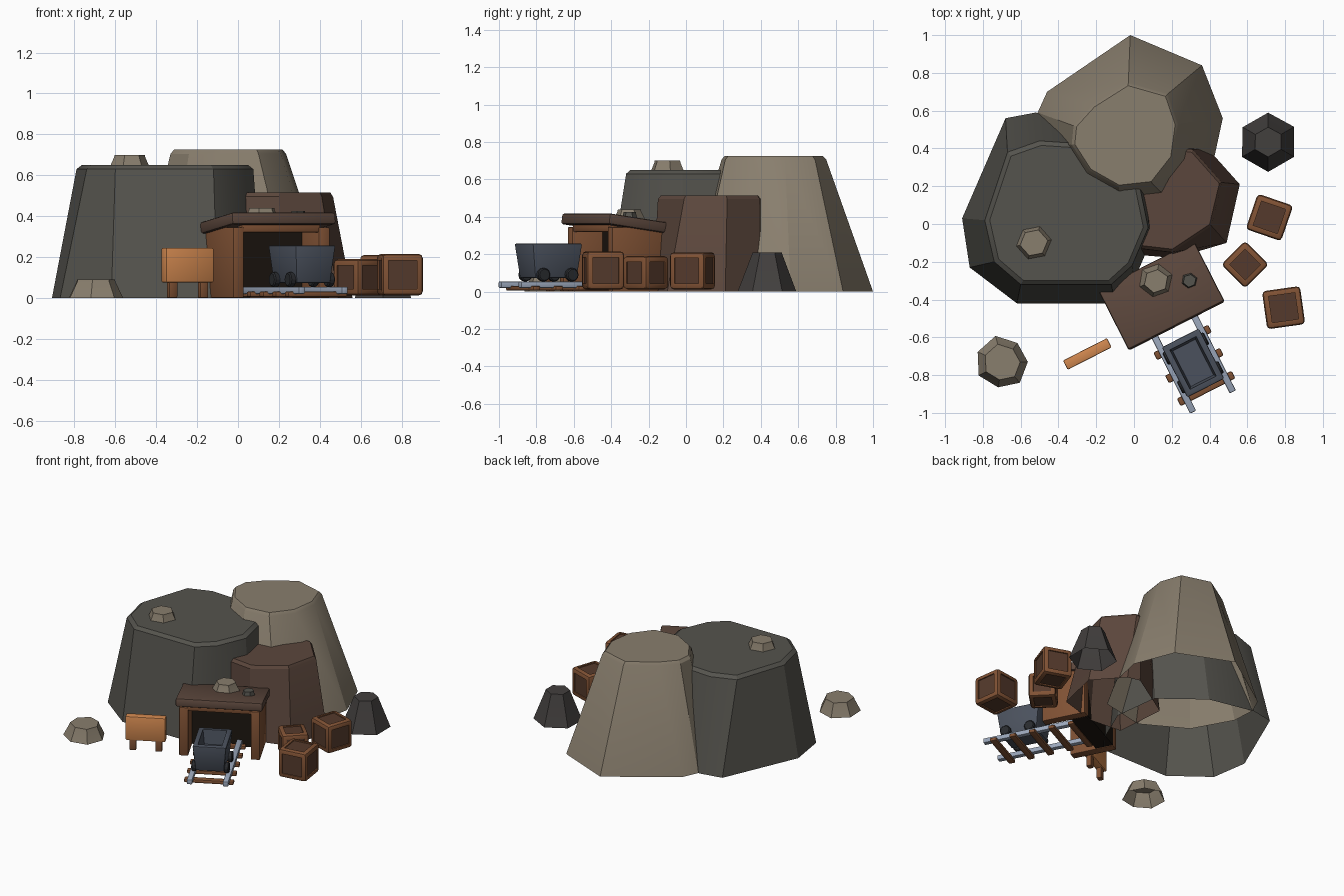
import bpy, bmesh, math, random
from mathutils import Matrix, Vector

if "Cube" in bpy.data.objects:
    bpy.data.objects.remove(bpy.data.objects["Cube"])

random.seed(4)

def material(name, r, g, b):
    m = bpy.data.materials.new(name)
    m.diffuse_color = (r, g, b, 1)
    m.use_nodes = True
    m.node_tree.nodes["Principled BSDF"].inputs["Base Color"].default_value = m.diffuse_color
    return m

TAN = material("tan_stone", .25, .21, .155)
GREY = material("grey_stone", .09, .087, .075)
DARK = material("dark_stone", .055, .05, .048)
BROWN = material("brown_stone", .105, .062, .045)
WOOD = material("wood", .22, .085, .035)
PANEL = material("dark_wood", .09, .042, .025)
ORANGE = material("sign_wood", .65, .25, .08)
STEEL = material("steel", .07, .083, .11)
RAIL = material("rail", .33, .39, .5)
BLACK = material("shadow", .012, .008, .005)
IRON = material("iron", .022, .024, .028)

def finish(name, bm, mats, matrix=Matrix()):
    bmesh.ops.recalc_face_normals(bm, faces=bm.faces)
    me = bpy.data.meshes.new(name)
    bm.to_mesh(me)
    bm.free()
    me.transform(matrix)
    for m in mats:
        me.materials.append(m)
    ob = bpy.data.objects.new(name, me)
    bpy.context.collection.objects.link(ob)
    return ob

def place(x, y, z=0, deg=0):
    return Matrix.Translation((x, y, z)) @ Matrix.Rotation(math.radians(deg), 4, 'Z')

def rock(name, base, top, z0, z1, mat, lip=.02):
    """Open-bottomed rock: base outline, top outline, chamfered flat cap."""
    bm = bmesh.new()
    n = len(base)
    c = sum((Vector(p) for p in top), Vector((0, 0))) / n
    inner = [Vector(p).lerp(c, lip * 3) for p in top]
    rings = [[bm.verts.new((p[0], p[1], z)) for p in ring]
             for ring, z in ((base, z0), (top, z1 - lip), (inner, z1))]
    for a, b in zip(rings, rings[1:]):
        for i in range(n):
            bm.faces.new((a[i], a[(i + 1) % n], b[(i + 1) % n], b[i]))
    bm.faces.new(rings[-1])
    cap_up = [f for f in bm.faces]
    ob = finish(name, bm, [mat])
    return ob

def boulder(name, x, y, z0, z1, r, mat, n=6, top=.55, start=90, jitter=.08):
    dirs = [math.radians(start + 360 * i / n) for i in range(n)]
    rad = [r * (1 + random.uniform(-jitter, jitter)) for _ in dirs]
    ring = lambda k: [(x + math.cos(a) * q * k, y + math.sin(a) * q * k) for a, q in zip(dirs, rad)]
    return rock(name, ring(1), ring(top), z0, z1, mat, .012)

def box(name, size, loc, mat, matrix=Matrix(), bevel=.008, tilt=0):
    bm = bmesh.new()
    bmesh.ops.create_cube(bm, size=1)
    bmesh.ops.scale(bm, vec=size, verts=bm.verts)
    if bevel:
        bmesh.ops.bevel(bm, geom=bm.edges[:], offset=bevel, segments=2, profile=.5, affect='EDGES')
    local = Matrix.Translation(loc) @ Matrix.Rotation(math.radians(tilt), 4, 'X')
    return finish(name, bm, [mat], matrix @ local)

# hill rocks
rock("grey_hill",
     [(-.91, .03), (-.68, .56), (-.52, .59), (-.2, .52), (.08, .3), (.12, -.02), (0, -.3), (-.1, -.42), (-.62, -.42), (-.87, -.23)],
     [(-.79, .02), (-.67, .38), (-.5, .44), (-.2, .42), (.03, .2), (.075, -.02), (-.01, -.22), (-.12, -.32), (-.6, -.32), (-.74, -.2)],
     0, .65, GREY)
rock("tan_hill",
     [(-.02, 1), (.36, .84), (.47, .56), (.42, .33), (.27, .05), (-.05, -.02), (-.35, .15), (-.5, .42), (-.51, .59), (-.46, .7)],
     [(-.03, .75), (.18, .69), (.235, .53), (.21, .35), (.1, .21), (-.08, .19), (-.24, .28), (-.33, .42), (-.32, .52), (-.22, .63)],
     0, .725, TAN)
rock("brown_hill",
     [(.3, .42), (.39, .4), (.56, .21), (.49, -.1), (.22, -.18), (-.02, -.16), (-.05, .2)],
     [(.27, .4), (.31, .395), (.465, .22), (.41, -.01), (.2, -.15), (.03, -.13), (.02, .2)],
     0, .515, BROWN)

# loose stones
boulder("hill_stone", -.53, -.1, .63, .7, .105, TAN, 6, .75, 70)
boulder("front_stone", -.695, -.735, 0, .09, .138, TAN, 7, .72, 105)
boulder("side_stone", .71, .435, 0, .21, .157, DARK, 6, .52, 90, .02)
boulder("roof_stone_large", .115, -.3, .36, .44, .1, TAN, 6, .65, 80)
boulder("roof_stone_small", .295, -.3, .36, .425, .052, GREY, 6, .7, 80)

# mine entrance: local x across, local y into the hill
M = place(.145, -.38, 0, 27)
box("roof", (.57, .36, .058), (0, 0, .365), BROWN, M, .012, -8)
for s, side in ((-1, "left"), (1, "right")):
    box(f"{side}_wall", (.06, .3, .345), (s * .235, 0, .1725), WOOD, M, .006)
box("lintel", (.43, .05, .04), (0, -.12, .34), WOOD, M, .006)
box("tunnel_dark", (.42, .12, .335), (0, .09, .1725), BLACK, M, 0)

# track
for s in (-1, 1):
    box("rail", (.036, .66, .034), (s * .118 - .012, -.295, .037), RAIL, M, .006)
for i in range(5):
    box("sleeper", (.325, .045, .026), (-.012, -.545 + .137 * i, .018), WOOD, M, .008)

# mine cart: tapered body with hollow
C = M @ place(-.012, -.393)
bm = bmesh.new()
bmesh.ops.create_cube(bm, size=1)
for v in bm.verts:
    k = 1 if v.co.z > 0 else .84
    v.co = (v.co.x * .222 * k, v.co.y * .3 * k, .165 + v.co.z * .185)
bmesh.ops.bevel(bm, geom=bm.edges[:], offset=.01, segments=2, profile=.5, affect='EDGES')
lid = max(bm.faces, key=lambda f: f.calc_center_median().z)
bmesh.ops.inset_region(bm, faces=[lid], thickness=.032)
inner = bmesh.ops.extrude_discrete_faces(bm, faces=[lid])["faces"][0]
bmesh.ops.translate(bm, vec=(0, 0, -.1), verts=inner.verts)
bmesh.ops.scale(bm, vec=(.86, .9, 1), verts=inner.verts)
finish("cart_body", bm, [STEEL], C)
for sx in (-1, 1):
    for sy in (-1, 1):
        bm = bmesh.new()
        bmesh.ops.create_cone(bm, cap_ends=True, segments=12, radius1=.036, radius2=.036, depth=.034)
        bmesh.ops.bevel(bm, geom=[e for e in bm.edges if any(len(f.verts) > 4 for f in e.link_faces)],
                        offset=.006, segments=1, affect='EDGES')
        finish("cart_wheel", bm, [IRON],
               C @ Matrix.Translation((sx * .106, sy * .085, .09)) @ Matrix.Rotation(math.pi / 2, 4, 'Y'))

# sign board on two legs
S = place(-.247, -.688, 0, 27)
box("sign_board", (.262, .055, .17), (0, 0, .16), ORANGE, S, .007)
for s in (-1, 1):
    box("sign_leg", (.045, .035, .1), (s * .085, 0, .05), WOOD, S, .006)

# crates with recessed panels
for x, y, size, deg in ((.717, .035, .198, -19), (.588, -.215, .178, 45), (.792, -.443, .203, 8)):
    bm = bmesh.new()
    bmesh.ops.create_cube(bm, size=size)
    bmesh.ops.bevel(bm, geom=bm.edges[:], offset=.02, segments=2, profile=.5, affect='EDGES')
    sides = sorted(bm.faces, key=lambda f: -f.calc_area())[:6]
    bmesh.ops.inset_individual(bm, faces=sides, thickness=.016)
    for f in sides:
        nrm = f.normal.copy()
        new = bmesh.ops.extrude_discrete_faces(bm, faces=[f])["faces"][0]
        bmesh.ops.translate(bm, vec=nrm * -.008, verts=new.verts)
        new.material_index = 1
    finish("crate", bm, [WOOD, PANEL], place(x, y, .012 + size / 2, deg))

# smooth rounded edges, keep facets
for ob in bpy.context.collection.objects:
    ob.select_set(True)
    bpy.context.view_layer.objects.active = ob
bpy.ops.object.shade_smooth_by_angle(angle=math.radians(25))
